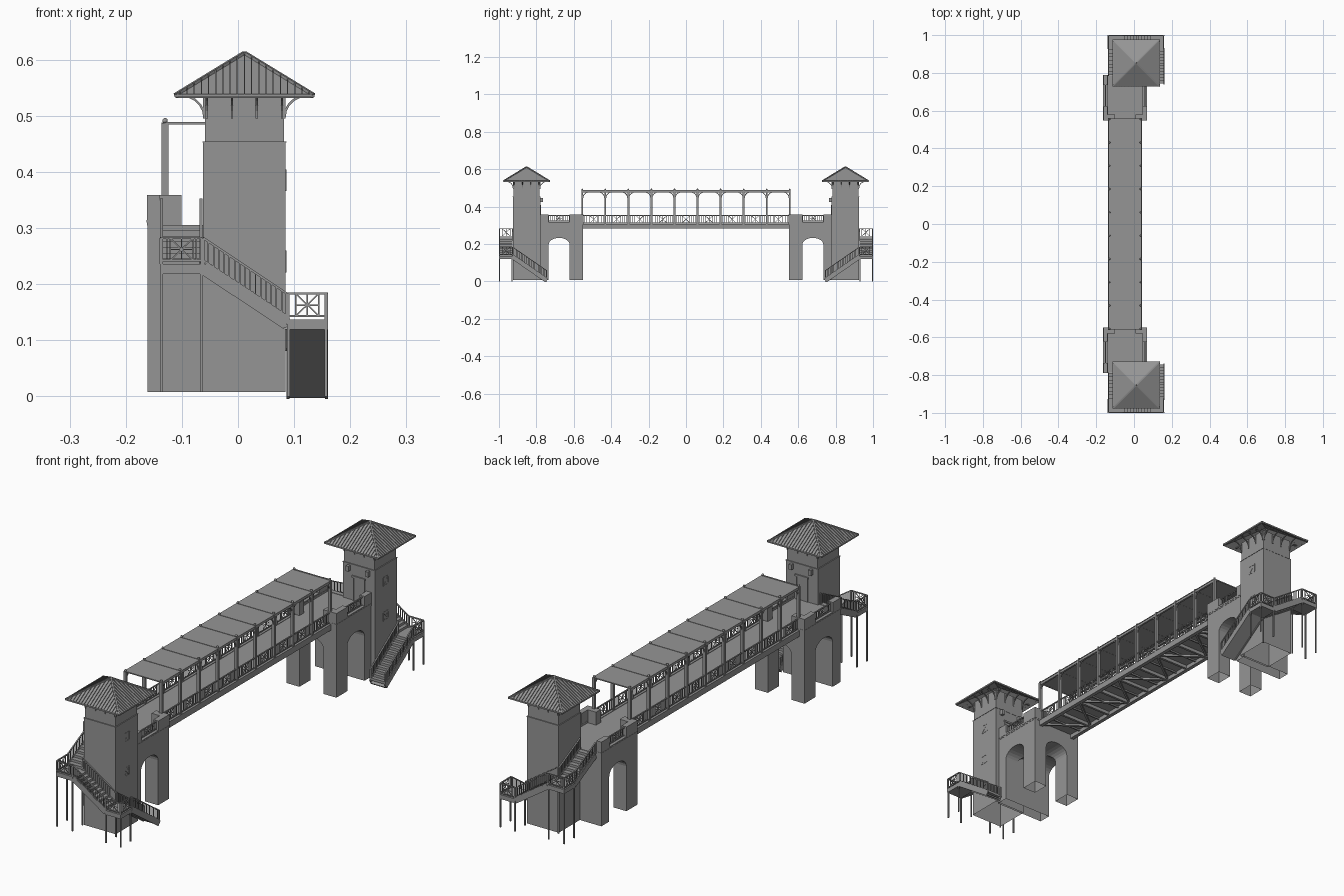
import bpy, bmesh, math
from mathutils import Vector as V, Matrix

if "Cube" in bpy.data.objects:
    bpy.data.objects.remove(bpy.data.objects["Cube"])

STONE = bpy.data.materials.new("dark_grey")
STONE.diffuse_color = (.3, .3, .3, 1)
STONE.use_nodes = True
STONE.node_tree.nodes["Principled BSDF"].inputs["Base Color"].default_value = STONE.diffuse_color


class Part:
    """Collects boxes and beams in one mesh; ends of the bridge are mirrored in y."""
    def __init__(self):
        self.bm = bmesh.new()

    def box(self, x0, x1, y0, y1, z0, z1):
        m = Matrix.LocRotScale(V(((x0+x1)/2, (y0+y1)/2, (z0+z1)/2)), None, V((x1-x0, y1-y0, z1-z0)))
        bmesh.ops.create_cube(self.bm, size=1, matrix=m)

    def beam(self, p, q, w=.004, h=None):
        p, q = V(p), V(q)
        d = (q-p).normalized()
        s = d.cross(V((0, 0, 1)))
        s = s.normalized() if s.length > 1e-4 else V((1, 0, 0))
        r = Matrix((s, s.cross(d), d)).transposed().to_4x4()
        if r.determinant() < 0:
            r = Matrix((s, d.cross(s), d)).transposed().to_4x4()
        m = Matrix.Translation((p+q)/2) @ r @ Matrix.Diagonal((w, h or w, (q-p).length, 1))
        bmesh.ops.create_cube(self.bm, size=1, matrix=m)

    def prism(self, prof, vec):
        f = self.bm.faces.new([self.bm.verts.new(p) for p in prof])
        g = bmesh.ops.extrude_face_region(self.bm, geom=[f])['geom']
        bmesh.ops.translate(self.bm, vec=vec, verts=[e for e in g if isinstance(e, bmesh.types.BMVert)])
        bmesh.ops.recalc_face_normals(self.bm, faces=self.bm.faces)

    def rail(self, p, q, h=.046, cross=True):
        p, q = V(p), V(q)
        up, L = V((0, 0, h)), (q-p).length
        low = V((0, 0, .006))
        self.beam(p+up, q+up, .005, .004)
        self.beam(p+low, q+low, .004, .004)
        for e in (p, q):
            self.beam(e, e+up, .005)
        c, k = (p+q)/2, (q-p).normalized()*min(h*.45, L*.32)
        n = max(3, round(L/.011))
        for i in range(1, n):
            b = p.lerp(q, i/n)
            if not cross or (b-c).length > k.length*1.15:
                self.beam(b+low, b+up, .0025)
        if cross:
            for s in (-1, 1):
                self.beam(c-k*s+low, c+k*s+up, .0025)
                self.beam(c+k*s+low, c+k*s+up, .0025)
            self.beam(c+low, c+up, .002)
            self.beam(c-k+up*.55, c+k+up*.55, .002)

    def stair(self, p, q, w, n):
        p, q = V(p), V(q)
        d = q-p
        run = V((d.x, d.y, 0))
        s = run.normalized().cross(V((0, 0, 1)))*w/2
        rise = abs(d.z)/n
        for i in range(n):
            c = p+d*((i+.5)/n)
            self.beam(c-s*.96, c+s*.96, run.length/n, rise)
        drop = V((0, 0, .013))
        self.beam(p-drop, q-drop, w*.95, .006)
        for e in (-s, s):
            self.beam(p+e*.95-drop*.6, q+e*.95-drop*.6, .005, .022)
            self.rail(p+e*.95, q+e*.95, cross=False)

    def arc(self, o, out, r, w):
        out = V(out)
        pts = [V(o)+out*r*(1-math.cos(t))+V((0, 0, r*math.sin(t)))
               for t in (i*math.pi/10 for i in range(6))]
        for a, b in zip(pts, pts[1:]):
            self.beam(a, b, w)

    def drop_bottom(self):
        bad = [f for f in self.bm.faces if f.calc_center_median().z < .0085 and f.normal.z < -.9]
        bmesh.ops.delete(self.bm, geom=bad, context='FACES')

    def done(self, name, mirror=True):
        me = bpy.data.meshes.new(name)
        self.bm.to_mesh(me)
        self.bm.free()
        me.materials.append(STONE)
        ob = bpy.data.objects.new(name, me)
        bpy.context.collection.objects.link(ob)
        if mirror:
            ob.modifiers.new("Mirror", 'MIRROR').use_axis = (False, True, False)
        return ob


X0, X1, Y0, Y1 = -.062, .085, -.926, -.779      # tower footprint
CX, CY = .0115, -.8525

# Tower body (open underneath), ledge and narrower upper storey
t = Part()
t.box(X0, X1, Y0, Y1, .008, .453)
t.bm.normal_update()
t.drop_bottom()
t.box(X0-.001, X1+.001, Y0-.001, Y1+.001, .452, .454)
t.box(X0+.003, X1-.003, Y0+.003, Y1-.003, .453, .54)
t.done("tower")

# Windows on the outer side, door and lanterns facing the bridge
t = Part()
for z in (.10, .24, .385):
    a = .017
    c = [V((X1-.0015, CY+u*a, z+v*a)) for u, v in ((-1, -1), (1, -1), (1, 1), (-1, 1))]
    for i in range(4):
        t.beam(c[i], c[(i+1) % 4], .005)
    t.beam(c[0], c[2], .004)
    t.beam(c[1], c[3], .004)
t.done("tower_windows")
t = Part()
for x in (CX-.025, CX+.025):
    t.beam((x, Y1, .3), (x, Y1, .405), .006)
t.box(CX-.03, CX+.03, Y1-.003, Y1+.005, .4, .408)
t.box(CX-.023, CX+.023, Y1-.003, Y1+.001, .3, .4)
t.done("tower_door")
t = Part()
for x in (CX-.045, CX+.045):
    t.box(x-.006, x+.006, Y1, Y1+.014, .425, .447)
t.done("lanterns")

# Pyramid roof with ribs along the slope
H, ZE, ZA = .123, .536, .611
t = Part()
ring = [t.bm.verts.new((CX+u*H, CY+v*H, ZE)) for u, v in ((-1, -1), (1, -1), (1, 1), (-1, 1))]
top = t.bm.verts.new((CX, CY, ZA))
for i in range(4):
    t.bm.faces.new((ring[i], ring[(i+1) % 4], top))
roof = t.done("roof_shell", False)
roof.modifiers.new("Solidify", 'SOLIDIFY').thickness = .005
roof.modifiers.new("Mirror", 'MIRROR').use_axis = (False, True, False)
t = Part()
C = V((CX, CY, 0))
for k in range(4):
    R = Matrix.Rotation(k*math.pi/2, 3, 'Z')
    for i in range(-9, 10):
        u = i*.0128
        t.beam(C+R @ V((u, -H, ZE-.001)), C+R @ V((u, -abs(u)-.001, ZA-.001-(ZA-ZE)*abs(u)/H)), .002, .008)
    t.beam(C+R @ V((-H, -H, ZE)), C+R @ V((0, 0, ZA)), .006, .008)
    t.beam(C+R @ V((-H, -H, ZE)), C+R @ V((H, -H, ZE)), .004, .006)
t.done("roof_ribs")

# Curved brackets under the eaves
t = Part()
for k in range(4):
    R = Matrix.Rotation(k*math.pi/2, 3, 'Z')
    for u in (-.067, -.022, .022, .067):
        t.arc(C+R @ V((u, -.0715, .497)), R @ V((0, -1, 0)), .038, .004)
        t.beam(C+R @ V((u, -.0715, .495)), C+R @ V((u, -.0715, .536)), .004)
t.done("roof_brackets")

# Stair landings with legs
t = Part()
for a, b, z, foot in ((.087, .16, .137, 0), (-.139, -.062, .236, .008)):
    t.box(a, b, -1, Y0, z-.018, z)
    for x in (a+.003, b-.003):
        for y in (-.996, -.931):
            t.beam((x, y, foot), (x, y, z-.01), .005)
    t.rail((a+.002, -.997, z), (b-.002, -.997, z))
t.rail((.157, -.997, .137), (.157, Y0, .137))
t.rail((-.136, -.997, .236), (-.136, Y0, .236))
t.done("landings")

# Three stair flights
t = Part()
t.stair((.087, -.963, .137), (-.062, -.963, .236), .072, 10)
t.stair((-.101, Y0, .236), (-.101, -.79, .305), .074, 7)
t.stair((.1235, Y0, .137), (.1235, -.745, .012), .072, 12)
t.done("stairs")

# Pier block with crossing arched passages, open underneath
def arch(name, axis, a, b, s0, s1):
    c, r = (a+b)/2, (b-a)/2
    prof = [(a, -.05), (b, -.05)]
    prof += [(c+r*math.cos(i*math.pi/12), .195+.038*math.sin(i*math.pi/12)) for i in range(13)]
    p = Part()
    if axis == 'x':
        p.prism([(s0, u, z) for u, z in prof], (s1-s0, 0, 0))
    else:
        p.prism([(u, s0, z) for u, z in prof], (0, s1-s0, 0))
    return p.done(name, False)


BX0, BX1, BY0, BY1 = -.161, .068, -.787, -.55
t = Part()
t.box(BX0, BX1, BY0, BY1, .008, .305)
block = t.done("pier_block", False)
cuts = [arch("side_arch_cutter", 'x', -.735, -.622, -.3, .3),
        arch("end_arch_cutter", 'y', -.102, .008, -.7351, -.4)]
for cut in cuts:
    m = block.modifiers.new("Arch", 'BOOLEAN')
    m.operation, m.solver, m.object = 'DIFFERENCE', 'EXACT', cut
dg = bpy.context.evaluated_depsgraph_get()
t = Part()
t.bm.from_object(block, dg)
t.bm.normal_update()
t.drop_bottom()
t.done("arched_pier")
for ob in [block]+cuts:
    bpy.data.objects.remove(ob)

# Parapet with raised corners and railing between
t = Part()
for o, i, s in ((BX0-.001, BX0+.022, 1), (BX1+.001, BX1-.022, -1)):
    a, b = min(o, i), max(o, i)
    t.box(a, b, BY0-.001, BY1+.001, .304, .319)
    t.box(a, b, BY0-.001, -.735, .31, .359)
    t.box(a, b, -.622, BY1+.001, .31, .359)
    e = o+s*.061
    t.box(min(o, e), max(o, e), -.58, BY1+.001, .304, .359)
    t.box(a-.001, b+.001, BY0-.002, BY1+.002, .31, .314)
    x = (a+b)/2
    t.rail((x, -.735, .317), (x, -.622, .317), .036)
t.done("parapet")

# Bridge deck, edge beams and bracing below
L, XA, XB, N = .555, -.13, .035, 9
ys = [-L+2*L*i/N for i in range(N+1)]
t = Part()
t.box(-.138, .043, -L, L, .299, .305)
for x in (XA, XB):
    t.box(x-.008, x+.008, -L, L, .282, .307)
for y in ys:
    t.box(XA, XB, y-.005, y+.005, .285, .3)
for i in range(N):
    a, b = (XA, XB) if i % 2 else (XB, XA)
    t.beam((a, ys[i], .292), (b, ys[i+1], .292), .008)
    t.beam((XA, (ys[i]+ys[i+1])/2, .294), (XB, (ys[i]+ys[i+1])/2, .294), .006)
t.done("bridge_deck", False)

# Posts with ball finials and curved braces
t = Part()
for x in (XA, XB):
    for i, y in enumerate(ys):
        t.box(x-.0065, x+.0065, y-.005, y+.005, .29, .487)
        bmesh.ops.create_uvsphere(t.bm, u_segments=10, v_segments=6, radius=.005,
                                  matrix=Matrix.Translation((x, y, .491)))
        for s in (-1, 1):
            if 0 <= i+s <= N:
                t.arc((x, y+s*.004, .447), (0, s, 0), .03, .004)
t.done("bridge_posts", False)

# Railings in every bay
t = Part()
for x in (XA, XB):
    for a, b in zip(ys, ys[1:]):
        t.rail((x, a, .306), (x, b, .306), .046)
t.done("bridge_railings", False)

# Flat roof sheet with edge and cross beams
t = Part()
t.box(XA-.006, XB+.006, -L, L, .485, .4875)
for x in (XA, XB):
    t.box(x-.004, x+.004, -L, L, .475, .486)
for y in ys:
    t.box(XA, XB, y-.003, y+.003, .4845, .489)
t.done("bridge_roof", False)
